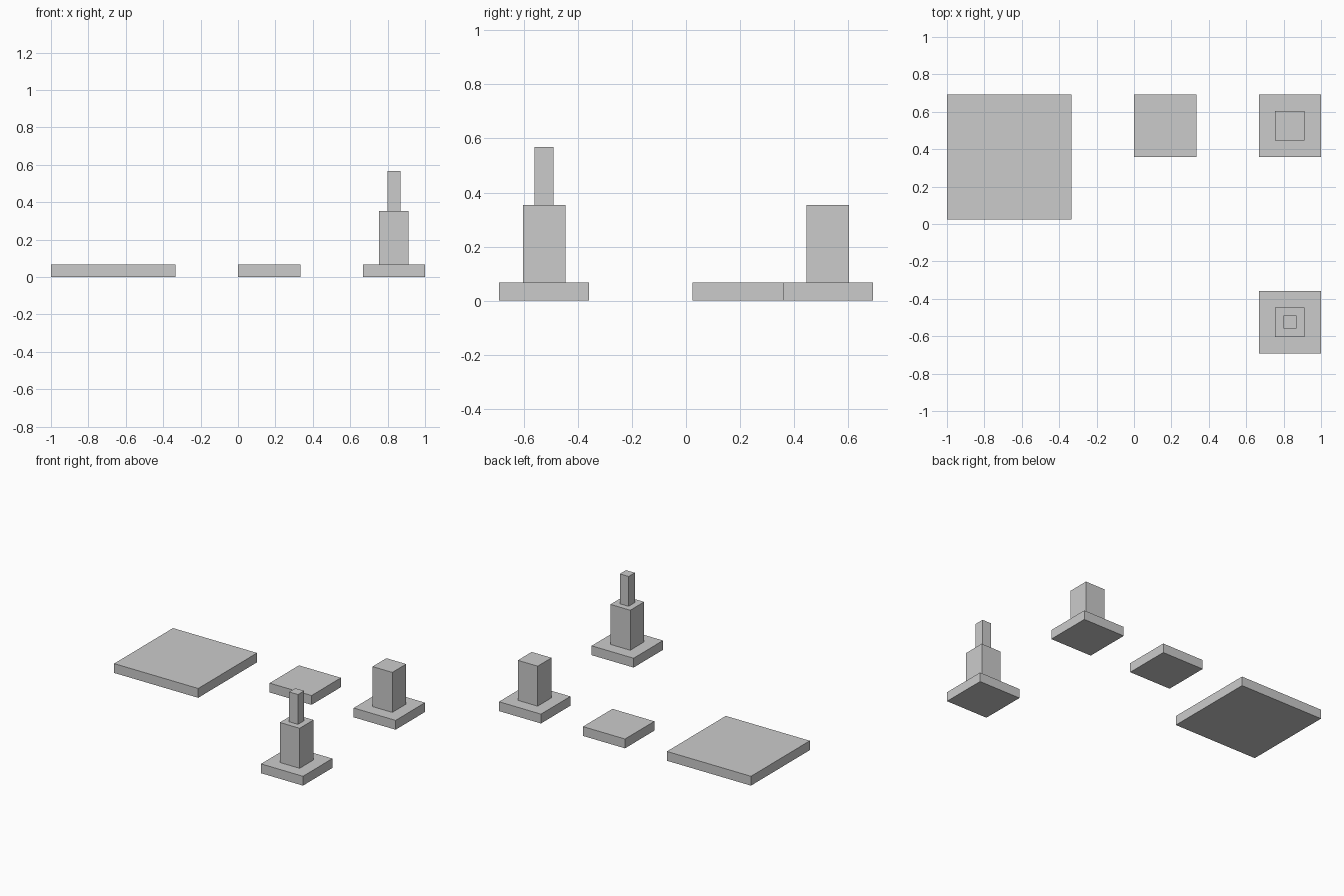
import bpy

if "Cube" in bpy.data.objects:
    bpy.data.objects.remove(bpy.data.objects["Cube"])

PLATE_H, COLUMN_TOP, SPIRE_TOP = 0.067, 0.354, 0.568


def block(name, x, y, width, z0, z1):
    """Square block centred on x, y between two heights."""
    bpy.ops.mesh.primitive_cube_add(size=1, location=(x, y, (z0 + z1) / 2))
    ob = bpy.context.object
    ob.name = ob.data.name = name
    ob.scale = (width, width, z1 - z0)
    bpy.ops.object.transform_apply(location=False, rotation=False, scale=True)
    return ob


# Plain plates lined up along the back edge
block("large_plate", -0.6665, 0.358, 0.667, 0, PLATE_H)
block("small_plate", 0.1665, 0.525, 0.333, 0, PLATE_H)

# Two towers on the right: base plate with a column
for label, y in (("back", 0.525), ("front", -0.525)):
    block(f"{label}_tower_base", 0.8335, y, 0.333, 0, PLATE_H)
    block(f"{label}_tower_column", 0.8335, y, 0.157, PLATE_H, COLUMN_TOP)

# Only the front tower carries a spire
block("front_tower_spire", 0.8335, -0.525, 0.07, COLUMN_TOP, SPIRE_TOP)
